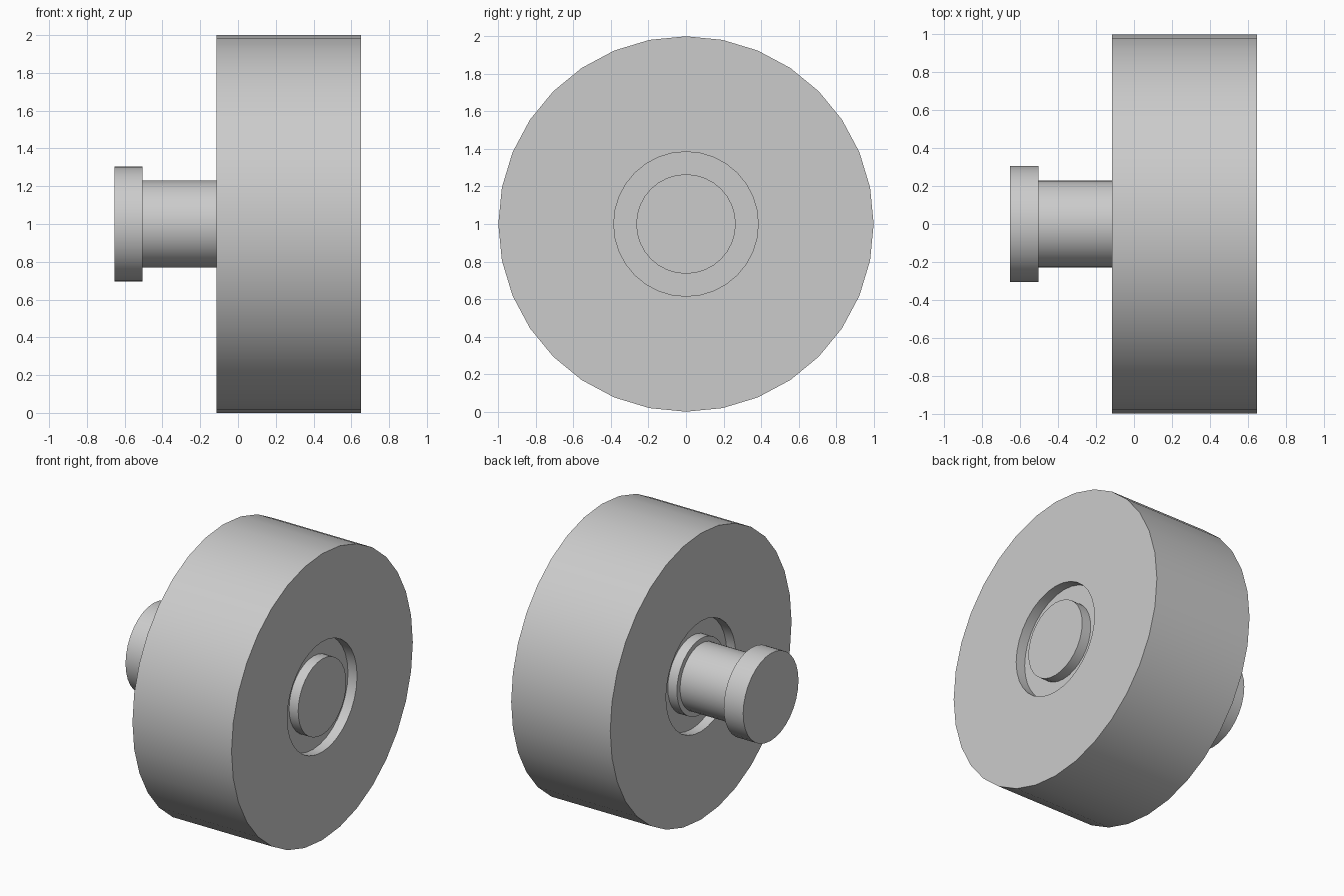
import bpy
import bmesh
import math

cube = bpy.data.objects.get("Cube")
if cube:
    bpy.data.objects.remove(cube, do_unlink=True)

SEGMENTS = 32
CENTRE_Z = 1.0
INNER, OUTER = -0.115, 0.65   # wheel faces along x
RECESS = 0.07                 # depth of the ring recess on both faces

grey = bpy.data.materials.new("plain grey")
grey.use_nodes = True
colour = (0.6, 0.6, 0.6, 1)
grey.diffuse_color = colour
grey.node_tree.nodes["Principled BSDF"].inputs["Base Color"].default_value = colour


def lathe(name, profile):
    """Turn (x, radius) points around the axle line and cap both ends."""
    bm = bmesh.new()
    rings = []
    for x, radius in profile:
        ring = []
        for i in range(SEGMENTS):
            a = math.tau * i / SEGMENTS
            ring.append(bm.verts.new((x, radius * math.sin(a), radius * math.cos(a))))
        rings.append(ring)
    for a, b in zip(rings, rings[1:]):
        for i in range(SEGMENTS):
            j = (i + 1) % SEGMENTS
            bm.faces.new((a[i], a[j], b[j], b[i]))
    bm.faces.new(rings[0])
    bm.faces.new(rings[-1])
    bmesh.ops.recalc_face_normals(bm, faces=bm.faces[:])
    mesh = bpy.data.meshes.new(name)
    bm.to_mesh(mesh)
    bm.free()
    mesh.materials.append(grey)
    obj = bpy.data.objects.new(name, mesh)
    obj.location.z = CENTRE_Z
    bpy.context.collection.objects.link(obj)
    bpy.ops.object.select_all(action='DESELECT')
    obj.select_set(True)
    bpy.context.view_layer.objects.active = obj
    bpy.ops.object.shade_smooth_by_angle(angle=math.radians(30))
    return obj


# Wheel with a round recess and a raised flush hub on each face
R_WHEEL, R_RECESS, R_HUB = 1.0, 0.385, 0.265
lathe("wheel", [
    (INNER, R_HUB), (INNER + RECESS, R_HUB),
    (INNER + RECESS, R_RECESS), (INNER, R_RECESS),
    (INNER, R_WHEEL), (OUTER, R_WHEEL),
    (OUTER, R_RECESS), (OUTER - RECESS, R_RECESS),
    (OUTER - RECESS, R_HUB), (OUTER, R_HUB),
])

# Axle pin, set into the hub
lathe("axle", [(-0.52, 0.23), (0.5, 0.23)])

# End cap of the axle
lathe("axle_cap", [(-0.655, 0.305), (-0.505, 0.305)])
